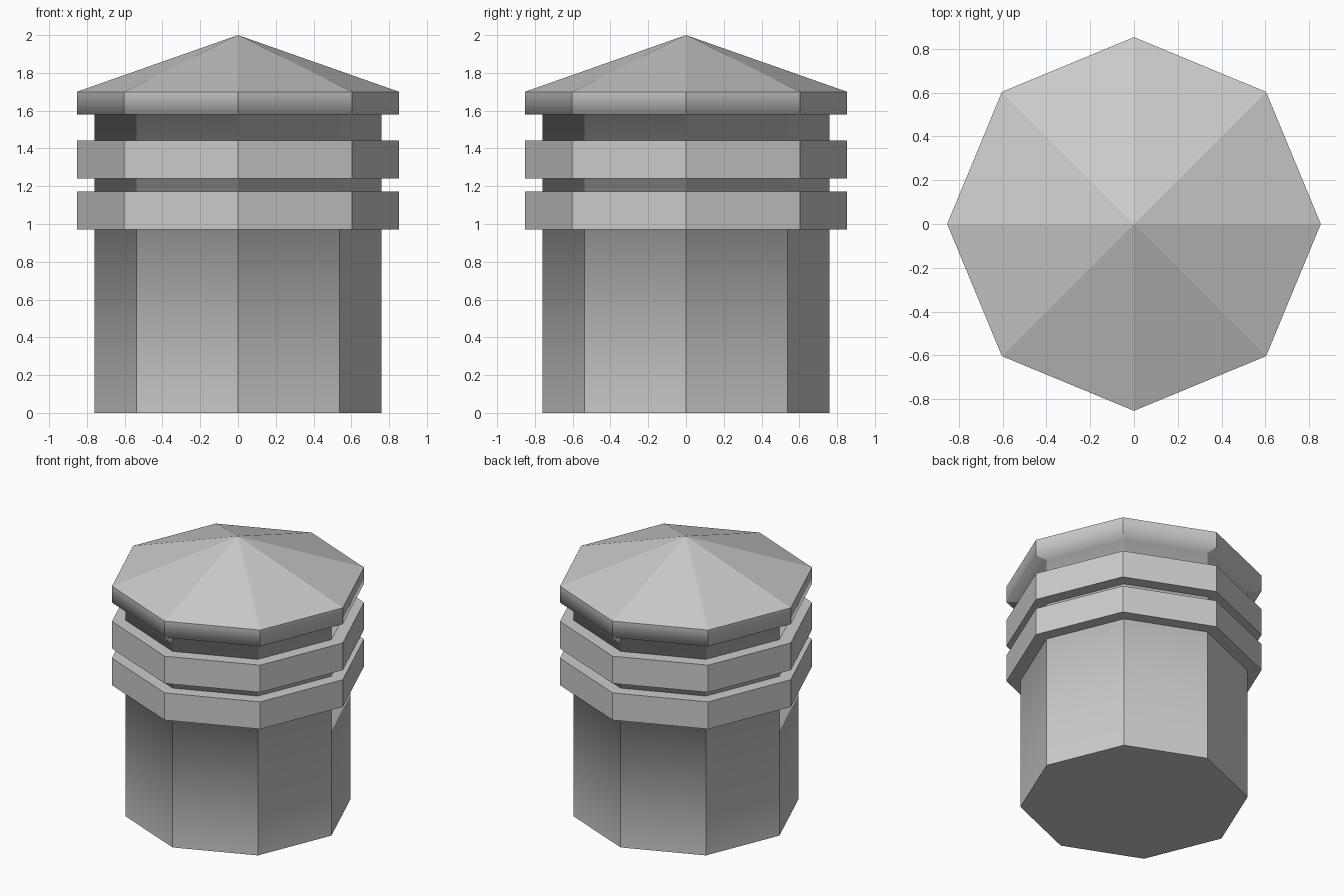
import bpy
import bmesh
from math import cos, sin, tau

if "Cube" in bpy.data.objects:
    bpy.data.objects.remove(bpy.data.objects["Cube"])

SIDES = 8


def lathe(name, profile, soft=()):
    """Turn (radius, z) points into an octagonal part; rows in 'soft' shade smoothly."""
    bm = bmesh.new()
    rows = []
    for r, z in profile:
        if r == 0:
            rows.append([bm.verts.new((0, 0, z))] * SIDES)
        else:
            rows.append([bm.verts.new((r * cos(tau * i / SIDES), r * sin(tau * i / SIDES), z))
                         for i in range(SIDES)])
    for a, b in zip(rows, rows[1:]):
        for i in range(SIDES):
            j = (i + 1) % SIDES
            corners = list(dict.fromkeys((a[i], a[j], b[j], b[i])))
            bm.faces.new(corners)
    # Flat base for a profile that starts on the ground
    if profile[0][1] == 0:
        bm.faces.new(rows[0][::-1])
    for f in bm.faces:
        f.smooth = bool(soft)
    if soft:
        for e in bm.edges:
            e.smooth = any(e.verts[0] in rows[k] and e.verts[1] in rows[k] for k in soft)
    mesh = bpy.data.meshes.new(name)
    bm.to_mesh(mesh)
    bm.free()
    obj = bpy.data.objects.new(name, mesh)
    bpy.context.collection.objects.link(obj)
    return obj


# Post with overhanging pointed cap; the underside edges of the cap are softened
lathe("post_and_cap",
      [(0.76, 0), (0.76, 1.58), (0.853, 1.58), (0.853, 1.70), (0, 2.0)],
      soft=(1, 2))

# Two raised bands around the post
for name, z in (("lower_band", 0.972), ("upper_band", 1.242)):
    lathe(name, [(0.755, z), (0.853, z), (0.853, z + 0.2), (0.755, z + 0.2)])
